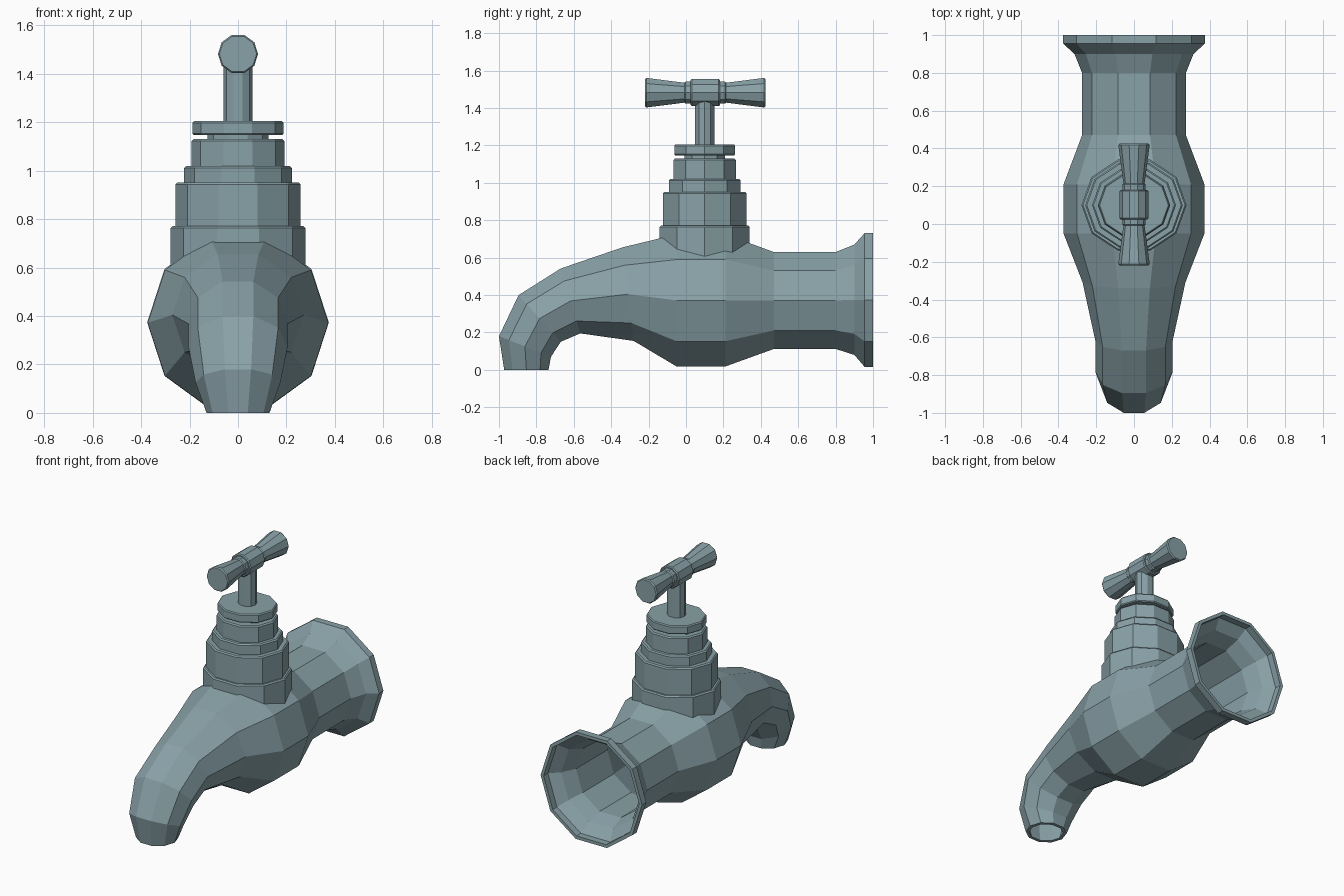
import bpy, bmesh, math
from mathutils import Vector

if "Cube" in bpy.data.objects:
    bpy.data.objects.remove(bpy.data.objects["Cube"])

SIDES = 10

# Blue-grey metal
metal = bpy.data.materials.new("blue_grey_metal")
metal.diffuse_color = (0.25, 0.36, 0.39, 1)
metal.use_nodes = True
metal.node_tree.nodes["Principled BSDF"].inputs["Base Color"].default_value = metal.diffuse_color


def loft(name, rings, closed=False):
    """Skin decagon rings; each ring is (centre, u axis, v axis)."""
    bm = bmesh.new()
    loops = []
    for c, u, v in rings:
        loops.append([bm.verts.new(c + u * math.cos(a) + v * math.sin(a))
                      for a in (2 * math.pi * i / SIDES for i in range(SIDES))])
    pairs = list(zip(loops, loops[1:]))
    if closed:
        pairs.append((loops[-1], loops[0]))
    else:
        bm.faces.new(loops[0])
        bm.faces.new(loops[-1])
    for a, b in pairs:
        for i in range(SIDES):
            j = (i + 1) % SIDES
            bm.faces.new((a[i], a[j], b[j], b[i]))
    bmesh.ops.recalc_face_normals(bm, faces=bm.faces)
    me = bpy.data.meshes.new(name)
    bm.to_mesh(me)
    bm.free()
    me.materials.append(metal)
    ob = bpy.data.objects.new(name, me)
    bpy.context.collection.objects.link(ob)
    return ob


def upright(name, profile, cy=0.1, squash=0.91):
    """Turned part around a vertical axis; profile is (radius, z)."""
    return loft(name, [(Vector((0, cy, z)), Vector((r, 0, 0)), Vector((0, r * squash, 0)))
                       for r, z in profile])


def drum(name, r, z0, z1, b=0.008):
    """Short decagonal drum with a chamfered top edge."""
    return upright(name, [(r, z0), (r, z1 - b), (r - b, z1)])


# Hollow body: x radius, then top and bottom points (y, z) of each ring
SECTIONS = [
    (0.375, (1.0, 0.731), (1.0, 0.016)),
    (0.375, (0.955, 0.731), (0.955, 0.016)),
    (0.315, (0.90, 0.67), (0.90, 0.08)),
    (0.275, (0.80, 0.63), (0.80, 0.112)),
    (0.275, (0.47, 0.63), (0.47, 0.112)),
    (0.373, (0.21, 0.725), (0.21, 0.018)),
    (0.373, (-0.05, 0.725), (-0.05, 0.018)),
    (0.272, (-0.34, 0.655), (-0.28, 0.155)),
    (0.205, (-0.67, 0.542), (-0.565, 0.195)),
    (0.205, (-0.895, 0.40), (-0.67, 0.15)),
    (0.175, (-1.0, 0.18), (-0.722, 0.07)),
    (0.13, (-0.972, 0.0), (-0.735, 0.0)),
]


def body_ring(section, wall):
    rx, top, bot = section
    t, b = Vector((0, *top)), Vector((0, *bot))
    half = (t - b) / 2
    rv = half.length / math.sin(math.radians(72))
    return ((t + b) / 2, Vector((rx - wall, 0, 0)), half.normalized() * (rv - wall))


loft("tap_body", [body_ring(s, 0) for s in SECTIONS]
     + [body_ring(s, 0.022) for s in reversed(SECTIONS)], closed=True)

# Stepped bonnet
drum("bonnet_base", 0.278, 0.56, 0.772)
drum("bonnet_lower", 0.258, 0.75, 0.952)
drum("bonnet_middle", 0.222, 0.93, 1.02)
drum("bonnet_upper", 0.192, 1.0, 1.13)
upright("bonnet_neck", [(0.125, 1.12), (0.125, 1.16)])
upright("bonnet_cap", [(0.182, 1.147), (0.188, 1.153), (0.188, 1.198), (0.182, 1.205)])

# Valve stem
upright("stem", [(0.059, 1.19), (0.059, 1.46)])

# T-handle: half profile (radius, distance from the middle), mirrored
HALF = [(0.076, 0.072), (0.07, 0.078), (0.062, 0.078), (0.062, 0.106),
        (0.056, 0.112), (0.083, 0.314), (0.077, 0.322)]
profile = [(r, -d) for r, d in reversed(HALF)] + HALF
loft("handle", [(Vector((0, 0.103 + d, 1.482)), Vector((r, 0, 0)), Vector((0, 0, r)))
                for r, d in profile])
